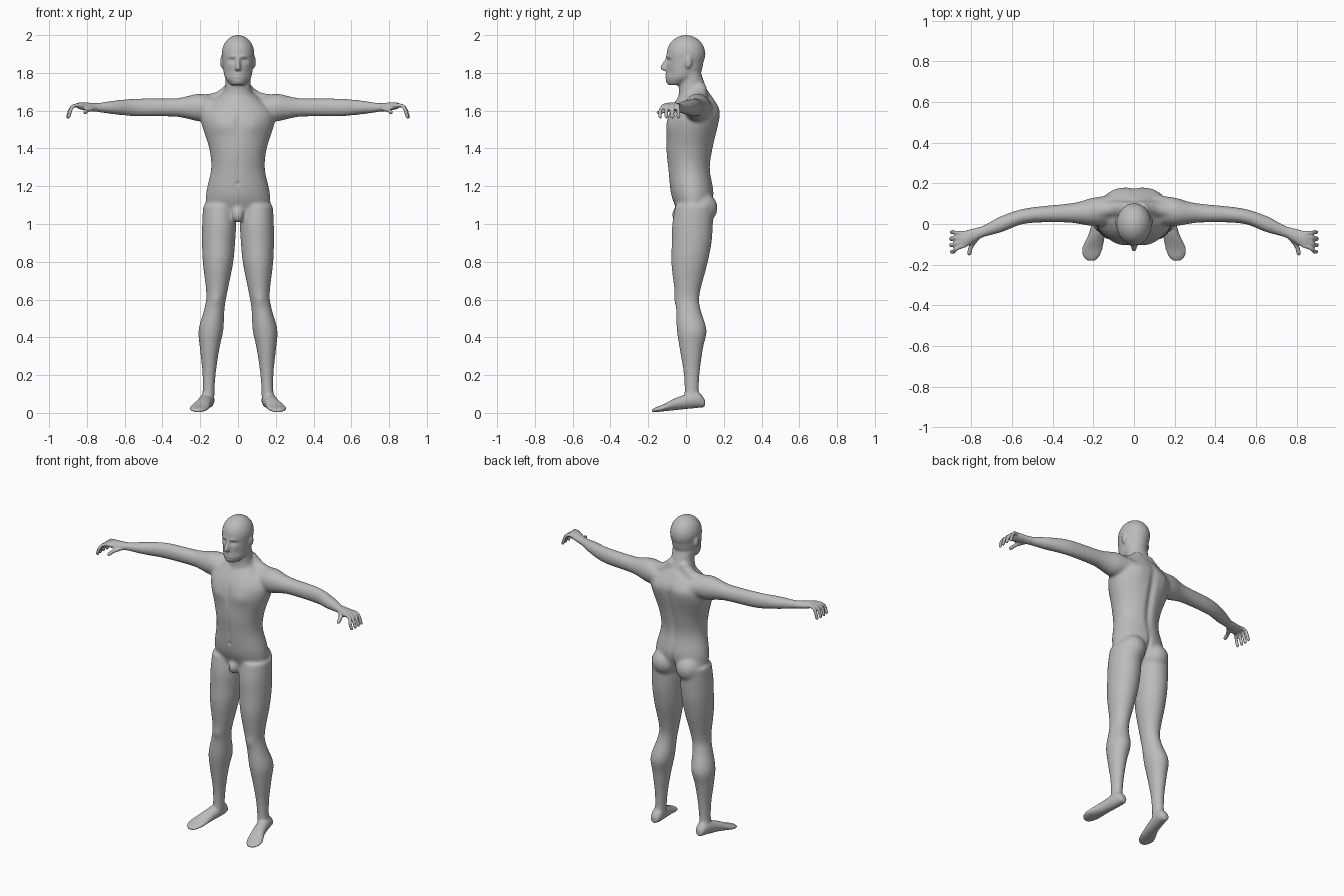
import bpy, bmesh, math
from mathutils import Vector, Matrix

cube = bpy.data.objects.get("Cube")
if cube:
    bpy.data.objects.remove(cube, do_unlink=True)

SIDES = 28
STEPS = 5


def spline(rows):
    """Catmull-Rom resampling of any list of equal-length tuples."""
    points = [Vector(row) for row in rows]
    padded = [points[0]] + points + [points[-1]]
    smooth = []
    for before, start, end, after in zip(padded, padded[1:], padded[2:], padded[3:]):
        leave, arrive = (end - before) / 2, (after - start) / 2
        for step in range(STEPS):
            t = step / STEPS
            ease = t * t * (3 - 2 * t)
            smooth.append(start.lerp(end, ease) + leave * t * (1 - t) ** 2 - arrive * t * t * (1 - t))
    return smooth + [points[-1]]


def loft(bm, axis, rows):
    """Skin of oval sections; a row is position, then centre and radius on the other two axes."""
    rings = []
    for position, centre_a, centre_b, radius_a, radius_b in spline(rows):
        ring = []
        for k in range(SIDES):
            angle = math.tau * k / SIDES
            place = [centre_a + radius_a * math.cos(angle), centre_b + radius_b * math.sin(angle)]
            place.insert("xyz".index(axis), position)
            ring.append(bm.verts.new(place))
        rings.append(ring)
    faces = [bm.faces.new(rings[0]), bm.faces.new(rings[-1])]
    for near, far in zip(rings, rings[1:]):
        for k in range(SIDES):
            faces.append(bm.faces.new((near[k - 1], far[k - 1], far[k], near[k])))
    bmesh.ops.recalc_face_normals(bm, faces=faces)


def column(bm, rows):
    """Upright symmetric loft; a row is height, half width, front and back."""
    loft(bm, "z", [(z, 0, (front + back) / 2, half, (back - front) / 2) for z, half, front, back in rows])


def ball(bm, centre, radii):
    matrix = Matrix.Translation(centre) @ Matrix.Diagonal((*radii, 1))
    bmesh.ops.create_icosphere(bm, subdivisions=3, radius=1, matrix=matrix)


def sausage(bm, path, radius):
    for point in spline(path):
        ball(bm, point, (radius, radius, radius))


def build_leg(bm):
    # Height, centre across, centre in depth, radius; legs are deeper than wide
    rows = [(1.1, .1, .045, .085), (1, .1, .035, .09), (.9, .103, .03, .088), (.79, .106, .018, .08),
            (.63, .113, .007, .055), (.55, .125, .012, .054), (.44, .143, .03, .066), (.34, .15, .028, .052),
            (.2, .153, .03, .035), (.06, .158, .03, .031)]
    loft(bm, "z", [(z, x, y, radius, radius * 1.2) for z, x, y, radius in rows])


def build_foot(bm):
    # Depth, centre across, half width, height of the top; the sole slopes down to the toes
    foot = []
    for y, x, half, top in [(.1, .16, .02, .07), (.06, .16, .036, .11), (-.04, .18, .04, .085),
                            (-.12, .205, .051, .045), (-.16, .21, .04, .03), (-.18, .21, .02, .02)]:
        sole = .02 + y / 10
        foot.append((y, x, (top + sole) / 2, half, (top - sole) / 2))
    loft(bm, "y", foot)


def build_arm(bm):
    # Distance out, centre in depth, radius in depth, radius in height
    rows = [(.1, .07, .07, .05), (.2, .06, .07, .073), (.27, .055, .055, .06), (.34, .053, .046, .049),
            (.53, .04, .038, .048), (.65, 0, .041, .038), (.75, -.04, .03, .024),
            (.82, -.07, .041, .021), (.85, -.08, .039, .015)]
    loft(bm, "x", [(x, y, 1.617 + max(x - .75, 0) / 10, deep, tall) for x, y, deep, tall in rows])


def build_hand(bm):
    # Four curled fingers fan out from the knuckles, then the thumb
    for finger in range(4):
        knuckle = -.045 - .02 * finger
        tip = -.04 - .032 * finger
        reach = .903 - .004 * abs(finger - 1.5)
        sausage(bm, [(.83, knuckle, 1.63), (.87, (knuckle + tip) / 2, 1.625),
                     (reach - .01, tip, 1.6), (reach, tip, 1.567)], .0105)
    sausage(bm, [(.77, -.07, 1.61), (.8, -.11, 1.6), (.81, -.145, 1.59)], .012)


def mirror_across(bm):
    geometry = bmesh.ops.duplicate(bm, geom=bm.verts[:] + bm.edges[:] + bm.faces[:])["geom"]
    bmesh.ops.scale(bm, vec=(-1, 1, 1), verts=[g for g in geometry if isinstance(g, bmesh.types.BMVert)])
    bmesh.ops.reverse_faces(bm, faces=[g for g in geometry if isinstance(g, bmesh.types.BMFace)])


def build_trunk(bm):
    column(bm, [(1.03, .08, -.03, .07), (1.08, .16, -.05, .12), (1.16, .17, -.08, .148), (1.29, .143, -.095, .13),
                (1.4, .153, -.105, .145), (1.54, .195, -.1, .175), (1.61, .18, -.08, .178), (1.69, .085, -.03, .13)])
    column(bm, [(1.62, .11, -.04, .165), (1.72, .07, -.038, .11), (1.8, .068, -.04, .08)])
    ball(bm, (0, -.04, 1.05), (.032, .034, .045))


def build_head(bm):
    # Round skull over a tapering jaw, then the nose
    ball(bm, (0, 0, 1.9), (.087, .103, .101))
    column(bm, [(1.9, .086, -.103, .1), (1.81, .077, -.104, .083), (1.77, .066, -.107, .06), (1.735, .035, -.095, -.02)])
    column(bm, [(1.885, .009, -.104, -.07), (1.828, .015, -.138, -.07), (1.812, .014, -.122, -.07)])


def sculpt(bm, facing, x, z, wide, tall, raise_by):
    """Raise or sink the surface softly; facing is -1 for the front and 1 for the back."""
    for centre in {x, -x}:
        for v in bm.verts:
            across, up = (v.co.x - centre) / wide, (v.co.z - z) / tall
            if abs(across) < 2 and abs(up) < 2:
                weight = max(0, facing * v.normal.y) * math.exp(-across ** 2 - up ** 2)
                v.co.y += facing * raise_by * weight


# Paired parts first, then the middle of the figure
bm = bmesh.new()
for build in (build_leg, build_foot, build_arm, build_hand):
    build(bm)
ball(bm, (.085, .08, 1.085), (.08, .088, .085))                      # buttock
ball(bm, (.084, .012, 1.857), (.011, .02, .033))                     # ear
sausage(bm, [(.04, .075, 1.71), (.1, .075, 1.665), (.17, .065, 1.65)], .038)  # neck to shoulder slope
mirror_across(bm)
build_trunk(bm)
build_head(bm)

# Fuse everything into one skin
rough = bpy.data.meshes.new("rough_body")
bm.to_mesh(rough)
bm.free()
body = bpy.data.objects.new("body", rough)
bpy.context.scene.collection.objects.link(body)
remesh = body.modifiers.new("fuse", "REMESH")
remesh.mode = "VOXEL"
remesh.voxel_size = .006
skin = bpy.data.meshes.new_from_object(body.evaluated_get(bpy.context.evaluated_depsgraph_get()))
skin.name = "body"
body.modifiers.clear()
body.data = skin
bpy.data.meshes.remove(rough)

# Relax the joins, leaving the head, hands and feet crisper
bm = bmesh.new()
bm.from_mesh(skin)
bulk = [v for v in bm.verts if abs(v.co.x) < .76 and .1 < v.co.z < 1.73]
for verts, rounds in ((bulk, 14), (bm.verts[:], 3)):
    for _ in range(rounds):
        bmesh.ops.smooth_vert(bm, verts=verts, factor=.5, use_axis_x=True, use_axis_y=True, use_axis_z=True)
bm.normal_update()

# Face
FRONT, BACK = -1, 1
sculpt(bm, FRONT, x=.033, z=1.865, wide=.02, tall=.012, raise_by=-.013)   # eye sockets
sculpt(bm, FRONT, x=.033, z=1.862, wide=.01, tall=.006, raise_by=.005)    # eyes
sculpt(bm, FRONT, x=.03, z=1.886, wide=.02, tall=.01, raise_by=.006)      # brow
sculpt(bm, FRONT, x=.055, z=1.8, wide=.02, tall=.03, raise_by=-.007)      # cheeks
sculpt(bm, FRONT, x=0, z=1.787, wide=.022, tall=.004, raise_by=-.007)     # mouth
sculpt(bm, FRONT, x=0, z=1.787, wide=.02, tall=.012, raise_by=.006)       # lips
sculpt(bm, FRONT, x=0, z=1.752, wide=.02, tall=.01, raise_by=.004)        # chin

# Trunk and knees
sculpt(bm, FRONT, x=.085, z=1.52, wide=.06, tall=.045, raise_by=.01)      # chest
sculpt(bm, FRONT, x=0, z=1.53, wide=.016, tall=.07, raise_by=-.006)       # breastbone
sculpt(bm, FRONT, x=0, z=1.3, wide=.012, tall=.1, raise_by=-.004)         # belly line
sculpt(bm, FRONT, x=0, z=1.215, wide=.01, tall=.01, raise_by=-.006)       # navel
sculpt(bm, FRONT, x=.115, z=.6, wide=.03, tall=.035, raise_by=.006)       # kneecaps
sculpt(bm, BACK, x=0, z=1.42, wide=.022, tall=.2, raise_by=-.014)         # spine
sculpt(bm, BACK, x=.1, z=1.57, wide=.05, tall=.07, raise_by=.008)         # shoulder blades
sculpt(bm, BACK, x=0, z=1.08, wide=.012, tall=.07, raise_by=-.02)         # cleft

for face in bm.faces:
    face.smooth = True
bm.to_mesh(skin)
bm.free()

# Plain grey
grey = bpy.data.materials.new("plain_grey")
grey.use_nodes = True
colour = (.5, .5, .5, 1)
grey.diffuse_color = colour
grey.node_tree.nodes["Principled BSDF"].inputs["Base Color"].default_value = colour
skin.materials.append(grey)
